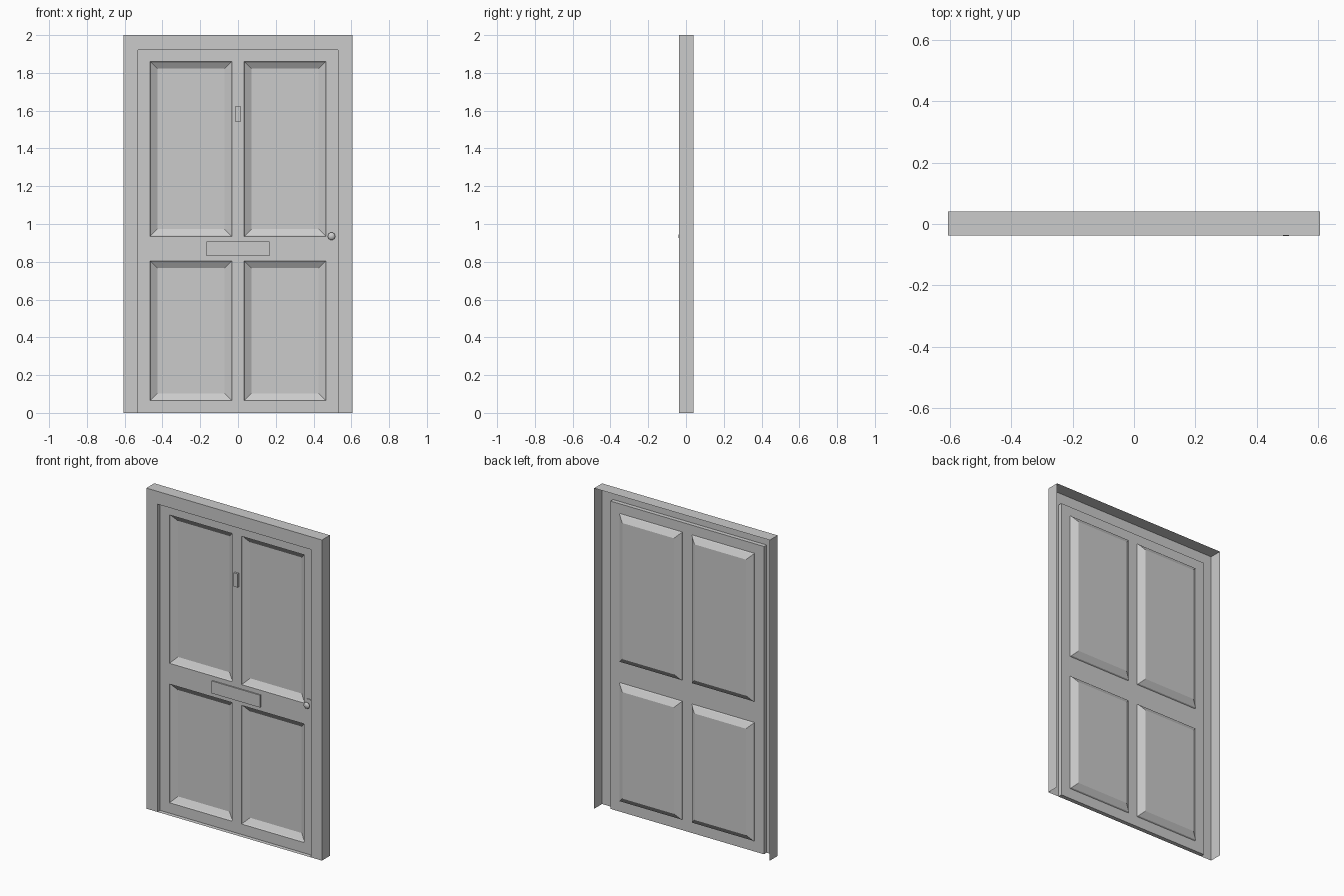
import bpy, bmesh, math

if "Cube" in bpy.data.objects:
    bpy.data.objects.remove(bpy.data.objects["Cube"])

LEAF_Y = -0.012


def finish(bm, name):
    me = bpy.data.meshes.new(name)
    bm.to_mesh(me)
    bm.free()
    ob = bpy.data.objects.new(name, me)
    bpy.context.collection.objects.link(ob)
    return ob


def box(name, x0, x1, y0, y1, z0, z1, bevel=0.0):
    bm = bmesh.new()
    bmesh.ops.create_cube(bm, size=1)
    for v in bm.verts:
        v.co.x = x0 + (v.co.x + 0.5) * (x1 - x0)
        v.co.y = y0 + (v.co.y + 0.5) * (y1 - y0)
        v.co.z = z0 + (v.co.z + 0.5) * (z1 - z0)
    if bevel:
        edges = [e for e in bm.edges if abs(e.verts[0].co.y - e.verts[1].co.y) > 1e-6]
        bmesh.ops.bevel(bm, geom=edges, offset=bevel, segments=3, profile=0.5, affect='EDGES')
    return finish(bm, name)


# Frame: thin casing open at the back (outer wall, front face, inner reveal)
bm = bmesh.new()
profile = [(0.606, 2.0, 0.04), (0.606, 2.0, -0.038), (0.53, 1.92, -0.038), (0.53, 1.92, LEAF_Y)]
rows = [[bm.verts.new(p) for p in ((-w, y, 0), (-w, y, h), (w, y, h), (w, y, 0))]
        for w, h, y in profile]
for a, b in zip(rows, rows[1:]):
    for i in range(3):
        bm.faces.new((a[i], a[i + 1], b[i + 1], b[i]))
# threshold under the leaf
bm.faces.new((rows[2][0], rows[2][3], rows[3][3], rows[3][0]))
finish(bm, "door_frame")

# Leaf: single sheet with four panels pressed towards the back
bm = bmesh.new()
xs = [-0.53, -0.465, -0.033, 0.033, 0.465, 0.53]
zs = [0, 0.065, 0.805, 0.935, 1.86, 1.92]
grid = [[bm.verts.new((x, LEAF_Y, z)) for x in xs] for z in zs]
panels = []
for j in range(5):
    for i in range(5):
        f = bm.faces.new((grid[j][i], grid[j][i + 1], grid[j + 1][i + 1], grid[j + 1][i]))
        if i in (1, 3) and j in (1, 3):
            panels.append(f)
bm.normal_update()
for thick, depth in ((0.004, -0.008), (0.034, -0.022)):
    bmesh.ops.inset_individual(bm, faces=panels, thickness=thick, depth=depth,
                               use_even_offset=True)
finish(bm, "door_leaf")

# Letter plate, knocker and lock plate
box("letter_plate", -0.168, 0.166, LEAF_Y - 0.008, LEAF_Y, 0.83, 0.907)
box("knocker", -0.014, 0.014, LEAF_Y - 0.012, LEAF_Y, 1.54, 1.625)
box("lock_plate", 0.475, 0.515, LEAF_Y - 0.004, LEAF_Y, 0.80, 0.97, 0.008)

# Knob: lathed profile of (radius, distance from leaf)
bm = bmesh.new()
pts = [(0.008, 0.0), (0.008, 0.010), (0.016, 0.012), (0.020, 0.018), (0.016, 0.025), (0.0, 0.028)]
vs = [bm.verts.new((0.495 + r, LEAF_Y - d, 0.935)) for r, d in pts]
edges = [bm.edges.new(p) for p in zip(vs, vs[1:])]
bmesh.ops.spin(bm, geom=vs + edges, cent=(0.495, 0, 0.935), axis=(0, 1, 0),
               angle=2 * math.pi, steps=16)
bmesh.ops.remove_doubles(bm, verts=bm.verts[:], dist=1e-5)
bmesh.ops.recalc_face_normals(bm, faces=bm.faces[:])
knob = finish(bm, "door_knob")
bpy.context.view_layer.objects.active = knob
knob.select_set(True)
bpy.ops.object.shade_smooth_by_angle(angle=math.radians(50))
